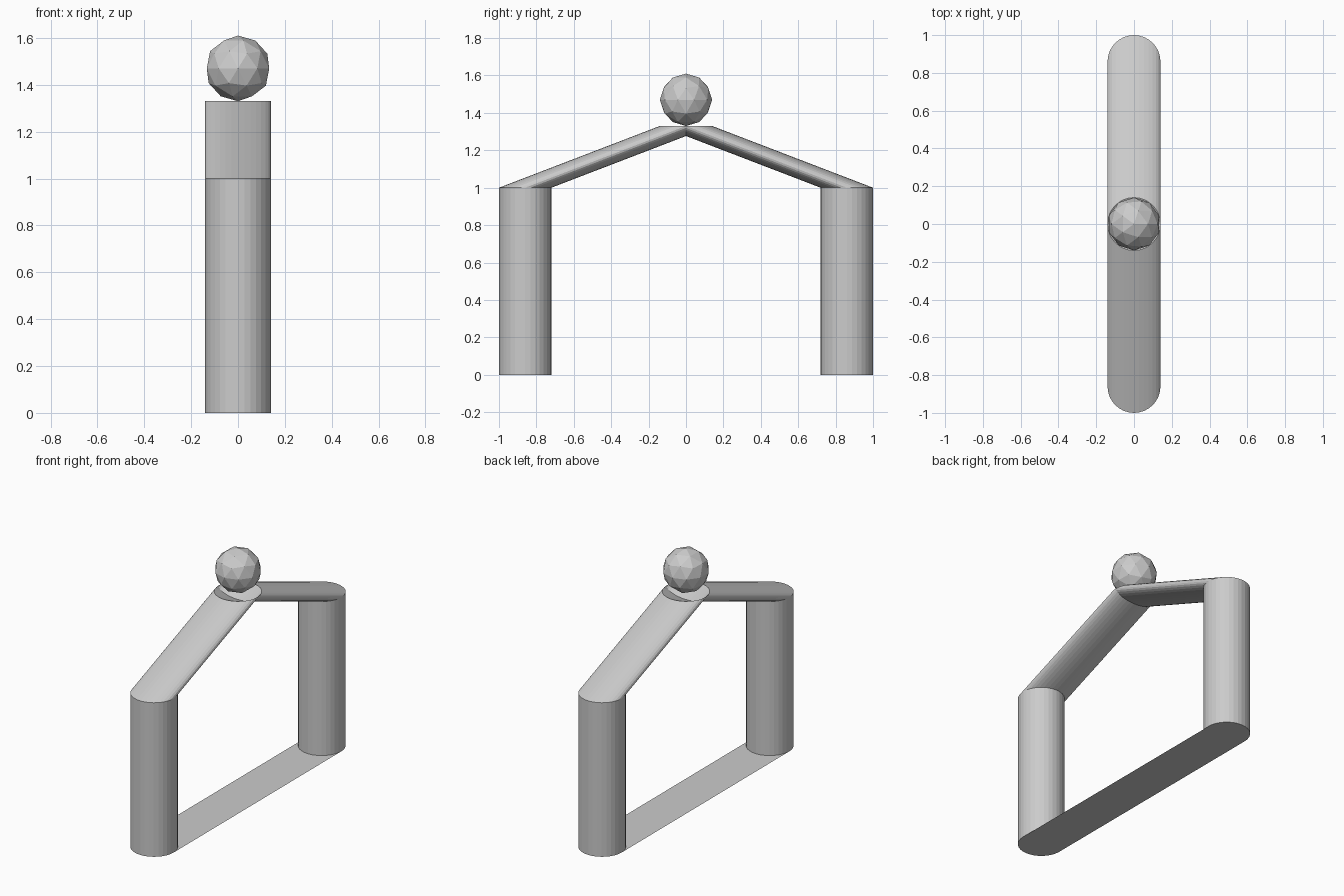
import bpy
import bmesh
from math import cos, sin, tau

cube = bpy.data.objects.get("Cube")
if cube:
    bpy.data.objects.remove(cube)

RADIUS = 0.14
SIDES = 32

grey = bpy.data.materials.new("plain grey")
grey.use_nodes = True
colour = (0.6, 0.6, 0.6, 1)
grey.diffuse_color = colour
grey.node_tree.nodes["Principled BSDF"].inputs["Base Color"].default_value = colour


def add_object(name, bm):
    bmesh.ops.recalc_face_normals(bm, faces=bm.faces)
    mesh = bpy.data.meshes.new(name)
    bm.to_mesh(mesh)
    bm.free()
    mesh.materials.append(grey)
    obj = bpy.data.objects.new(name, mesh)
    bpy.context.collection.objects.link(obj)
    return obj


def add_tube(name, start, end):
    """Open tube between two level circles, sheared when they are offset."""
    bm = bmesh.new()
    rings = []
    for y, z in (start, end):
        rings.append([bm.verts.new((RADIUS * cos(tau * i / SIDES),
                                    y + RADIUS * sin(tau * i / SIDES), z))
                      for i in range(SIDES)])
    for i in range(SIDES):
        j = (i + 1) % SIDES
        bm.faces.new((rings[0][i], rings[0][j], rings[1][j], rings[1][i]))
    return add_object(name, bm)


# Pillars and the sloping beams that meet at the peak
for label, side in (("front", -1), ("back", 1)):
    y = side * (1 - RADIUS)
    add_tube(label + "_pillar", (y, 0), (y, 1))
    add_tube(label + "_sloping_beam", (y, 1), (0, 1.33))

# Flat round-ended base strip joining the pillars
bm = bmesh.new()
outline = []
for i in range(SIDES + 2):
    half = i // (SIDES // 2 + 1)
    angle = tau * (i - half) / SIDES
    y = (1 - RADIUS) * (-1 if half else 1)
    outline.append(bm.verts.new((RADIUS * cos(angle), y + RADIUS * sin(angle), 0)))
bm.faces.new(outline)
add_object("base_strip", bm)

# Faceted ball resting on the peak
bm = bmesh.new()
bmesh.ops.create_icosphere(bm, subdivisions=2, radius=RADIUS)
bmesh.ops.translate(bm, verts=bm.verts, vec=(0, 0, 1.33 + RADIUS))
add_object("ball", bm)
